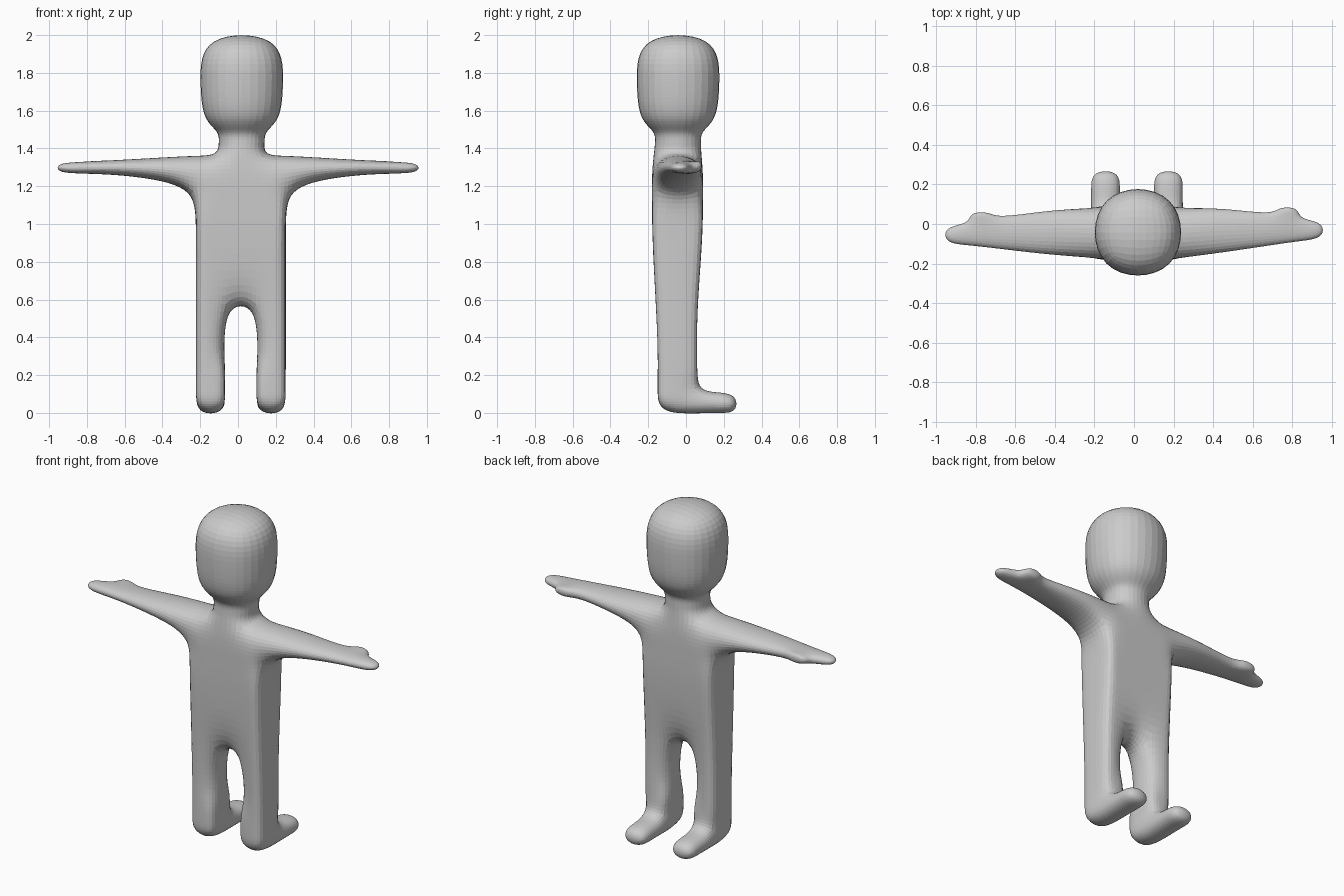
import bpy
import bmesh
from mathutils import Vector

cube = bpy.data.objects.get("Cube")
if cube:
    bpy.data.objects.remove(cube, do_unlink=True)

CX = 0.015            # centre line of the body
HALF = 0.238          # half width of the torso
FRONT, BACK = -0.18, 0.09

bm = bmesh.new()


def pick(point, normal):
    """Face looking along normal whose centre is nearest to point."""
    bm.normal_update()
    facing = [f for f in bm.faces if f.normal.dot(Vector(normal)) > 0.6]
    return min(facing, key=lambda f: (f.calc_center_median() - Vector(point)).length)


def extrude(face, x, y, z):
    """Extrude one quad and fit its corners to the given ranges."""
    new = bmesh.ops.extrude_discrete_faces(bm, faces=[face])["faces"][0]
    mid = new.calc_center_median()
    for v in new.verts:
        v.co = [r[0] if c < m else r[1] for c, m, r in zip(v.co, mid, (x, y, z))]
    return new


def around(centre, half):
    return (centre - half, centre + half)


def span(side, a, b):
    return tuple(sorted((CX + side * a, CX + side * b)))


# Torso block, sliced into three columns and three rows
bmesh.ops.create_cube(bm, size=1)
for v in bm.verts:
    v.co = (CX + HALF * (1 if v.co.x > 0 else -1),
            BACK if v.co.y > 0 else FRONT,
            1.37 if v.co.z > 0 else 0.56)
for co, no in (((CX - 0.08, 0, 0), (1, 0, 0)), ((CX + 0.08, 0, 0), (1, 0, 0)),
               ((0, 0, 0.95), (0, 0, 1)), ((0, 0, 1.17), (0, 0, 1))):
    bmesh.ops.bisect_plane(bm, geom=bm.verts[:] + bm.edges[:] + bm.faces[:],
                           plane_co=co, plane_no=no)
for v in bm.verts:
    if v.co.z > 1 and abs(v.co.x - CX) < 0.1:
        v.co.x = CX + (0.13 if v.co.x > CX else -0.13)
    if v.co.z < 0.6:
        v.co.y = 0.06 if v.co.y > 0 else -0.16

# Neck and head
face = pick((CX, -0.04, 1.37), (0, 0, 1))
for z, half in ((1.43, 0.133), (1.49, 0.13), (1.55, 0.225), (1.74, 0.242), (2.022, 0.235)):
    face = extrude(face, around(0.02, half), around(-0.042, half), (z, z))

for side in (-1, 1):
    # Leg
    face = pick((CX + side * 0.16, -0.05, 0.56), (0, 0, -1))
    for z in (0.3, 0.12, -0.008):
        face = extrude(face, span(side, 0.082, HALF), (-0.15, 0.06), (z, z))
    # Foot
    face = pick((CX + side * 0.16, 0.06, 0.06), (0, 1, 0))
    for y, top in ((0.17, 0.115), (0.275, 0.1)):
        face = extrude(face, span(side, 0.08, HALF), (y, y), (-0.005, top))
    # Arm; the left one is a little shorter and swings towards the back
    swing = 0.025 if side > 0 else 0
    trim = 0.03 if side > 0 else 0
    face = pick((CX + side * HALF, -0.04, 1.27), (side, 0, 0))
    for reach, y0, y1, z0, z1 in ((0.45, -0.165, 0.08, 1.235, 1.355),
                                  (0.71, -0.13, 0.035, 1.262, 1.338),
                                  (0.85, -0.112, 0.005, 1.265, 1.33),
                                  (0.98, -0.1, -0.01, 1.27, 1.325)):
        x = CX + side * (reach - trim * reach)
        shift = swing * reach
        face = extrude(face, (x, x), (y0 + shift, y1 + shift), (z0, z1))
    # Thumb
    face = pick((CX + side * (0.78 - trim), 0.02, 1.3), (0, 1, 0))
    tip = 0.062 + swing
    extrude(face, span(side, 0.745 - trim, 0.85 - trim), (tip, tip), (1.28, 1.335))

# Soft creases keep the torso and legs squarish
crease = bm.edges.layers.float.new("crease_edge")
for e in bm.edges:
    a, b = sorted((v.co for v in e.verts), key=lambda c: c.z)
    outer = abs(a.x - CX) > 0.2 and abs(b.x - CX) > 0.2
    upright = b.z - a.z > 0.9 * e.calc_length()
    if upright and b.z < 1.2 and (outer or b.z < 0.4) and (a.z > 0.1 or a.y < 0) and a.y < 0.1:
        e[crease] = 0.32

bmesh.ops.recalc_face_normals(bm, faces=bm.faces[:])
mesh = bpy.data.meshes.new("body")
bm.to_mesh(mesh)
bm.free()

body = bpy.data.objects.new("body", mesh)
bpy.context.collection.objects.link(body)
subdivision = body.modifiers.new("Subdivision", "SUBSURF")
subdivision.levels = subdivision.render_levels = 3

grey = bpy.data.materials.new("light grey")
grey.use_nodes = True
colour = (0.6, 0.6, 0.6, 1)
grey.diffuse_color = colour
grey.node_tree.nodes["Principled BSDF"].inputs["Base Color"].default_value = colour
mesh.materials.append(grey)
